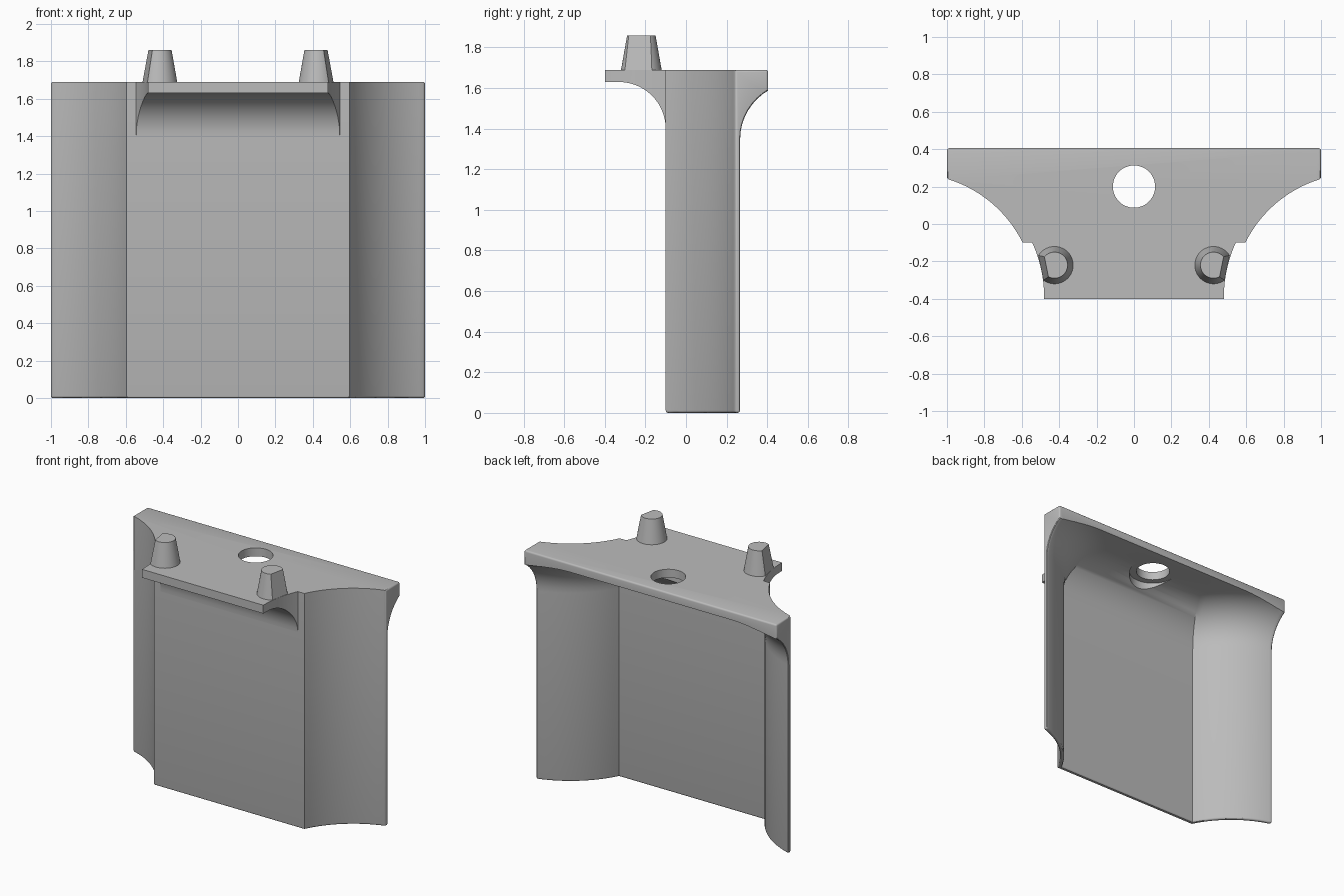
import bpy, bmesh, math
from mathutils import Vector

if "Cube" in bpy.data.objects:
    bpy.data.objects.remove(bpy.data.objects["Cube"], do_unlink=True)

gray = bpy.data.materials.new("plain gray")
gray.use_nodes = True
gray.diffuse_color = (0.5, 0.5, 0.5, 1)
gray.node_tree.nodes["Principled BSDF"].inputs["Base Color"].default_value = (0.5, 0.5, 0.5, 1)

TOP, UNDER = 1.69, 1.63          # top plate surfaces
CX, CY = 1.19, -0.395            # centre of the concave side arcs
FRONT, BACK = -0.1, 0.405
R_OUT, R_IN, R_SHELF = 0.664, 0.692, 0.71
WALL = 0.03
FILLET_BACK, FILLET_FRONT = 0.28, 0.23


def finish(name, bm):
    bmesh.ops.recalc_face_normals(bm, faces=bm.faces)
    mesh = bpy.data.meshes.new(name)
    bm.to_mesh(mesh)
    bm.free()
    mesh.materials.append(gray)
    obj = bpy.data.objects.new(name, mesh)
    bpy.context.collection.objects.link(obj)
    return obj


def loft(name, rings):
    """Skin equal-length rings and cap both ends."""
    bm = bmesh.new()
    vs = [[bm.verts.new(p) for p in ring] for ring in rings]
    n = len(rings[0])
    for a, b in zip(vs, vs[1:]):
        for i in range(n):
            j = (i + 1) % n
            bm.faces.new((a[i], a[j], b[j], b[i]))
    bm.faces.new(vs[0])
    bm.faces.new(vs[-1])
    return finish(name, bm)


def arc_x(r, y):
    return CX - math.sqrt(r * r - (y - CY) ** 2)


def side_outline(r, y0, x_end, back, steps=16):
    """Mirrored outline: panel edge, concave arc, straight back."""
    a0 = math.asin((y0 - CY) / r)
    a1 = math.acos((CX - x_end) / r)
    half = []
    for i in range(steps + 1):
        a = a0 + (a1 - a0) * i / steps
        half.append((CX - r * math.cos(a), CY + r * math.sin(a)))
    half.append((x_end, back))
    return half + [(-x, y) for x, y in reversed(half)]


def cylinder(name, r, z0, z1, y):
    bm = bmesh.new()
    bmesh.ops.create_cone(bm, cap_ends=True, segments=48, radius1=r, radius2=r, depth=z1 - z0)
    bmesh.ops.translate(bm, verts=bm.verts, vec=(0, y, (z0 + z1) / 2))
    return finish(name, bm)


def cut(target, cutter):
    mod = target.modifiers.new("cut", "BOOLEAN")
    mod.operation, mod.solver, mod.object = "DIFFERENCE", "EXACT", cutter
    bpy.context.view_layer.objects.active = target
    bpy.ops.object.modifier_apply(modifier=mod.name)
    bpy.data.objects.remove(cutter, do_unlink=True)


# Body block, hollowed from behind to leave a thin curved wall and a top plate
outline = side_outline(R_OUT, FRONT, 1.0, BACK)
body = loft("curved_body", [[(x, y, z) for x, y in outline] for z in (0, TOP)])

levels = [(-0.1, 0.0)]
for i in range(13):
    a = math.pi / 2 * i / 12
    levels.append((UNDER - FILLET_BACK * (1 - math.sin(a)), FILLET_BACK * (1 - math.cos(a))))
rings = []
for z, d in levels:
    ring = side_outline(R_IN + d, FRONT + WALL + d, 1.05, 0.8)
    rings.append([(x, y, z) for x, y in ring])
cut(body, loft("cavity_cutter", rings))

# Plate hole with a wider relief through the rear fillet
cut(body, cylinder("hole_cutter", 0.113, 1.3, 1.8, 0.2))
cut(body, cylinder("relief_cutter", 0.16, 1.3, UNDER, 0.2))

# Soften the bottom rim and the wing tips
bm = bmesh.new()
bm.from_mesh(body.data)
bmesh.ops.remove_doubles(bm, verts=bm.verts, dist=0.0005)


def soft(e):
    if len(e.link_faces) != 2 or e.calc_face_angle(0) < 0.7:
        return False
    low = all(v.co.z < 0.001 for v in e.verts)
    tip = all(abs(v.co.x) > 0.999 for v in e.verts)
    return low or tip


bmesh.ops.bevel(bm, geom=[e for e in bm.edges if soft(e)], offset=0.012,
                segments=3, profile=0.5, affect="EDGES", clamp_overlap=False)
bm.to_mesh(body.data)
bm.free()

# Front shelf on a concave support
profile = [(-0.4, UNDER)]
for i in range(15):
    a = math.pi / 2 * i / 14
    profile.append((FRONT - FILLET_FRONT * (1 - math.sin(a)),
                    UNDER - FILLET_FRONT * (1 - math.cos(a))))
rings = []
for y, z in profile:
    w = arc_x(R_SHELF, y)
    rings.append([(-w, y, z), (w, y, z), (w, y, TOP), (-w, y, TOP)])
shelf = loft("front_shelf", rings)

# Tapered pegs with a slanted flat on the outer side
parts = [body, shelf]
for side, label in ((1, "left"), (-1, "right")):
    bm = bmesh.new()
    bmesh.ops.create_cone(bm, cap_ends=True, segments=40, radius1=0.1, radius2=0.07, depth=0.17)
    bmesh.ops.translate(bm, verts=bm.verts, vec=(0.425 * side, -0.22, TOP + 0.085))
    a, b, c = (Vector((x * side, y, z)) for x, y, z in
               ((0.478, -0.18, 1.86), (0.457, -0.285, 1.86), (0.51, -0.17, TOP)))
    normal = (b - a).cross(c - a)
    if normal.x * side < 0:
        normal.negate()
    bmesh.ops.bisect_plane(bm, geom=bm.verts[:] + bm.edges[:] + bm.faces[:],
                           plane_co=a, plane_no=normal, clear_outer=True)
    bmesh.ops.holes_fill(bm, edges=[e for e in bm.edges if e.is_boundary])
    parts.append(finish(label + "_peg", bm))

# Smooth curved faces, keep the corners crisp
bpy.context.view_layer.update()
bpy.ops.object.select_all(action="DESELECT")
for part in parts:
    part.select_set(True)
bpy.context.view_layer.objects.active = body
bpy.ops.object.shade_smooth_by_angle(angle=math.radians(30))
